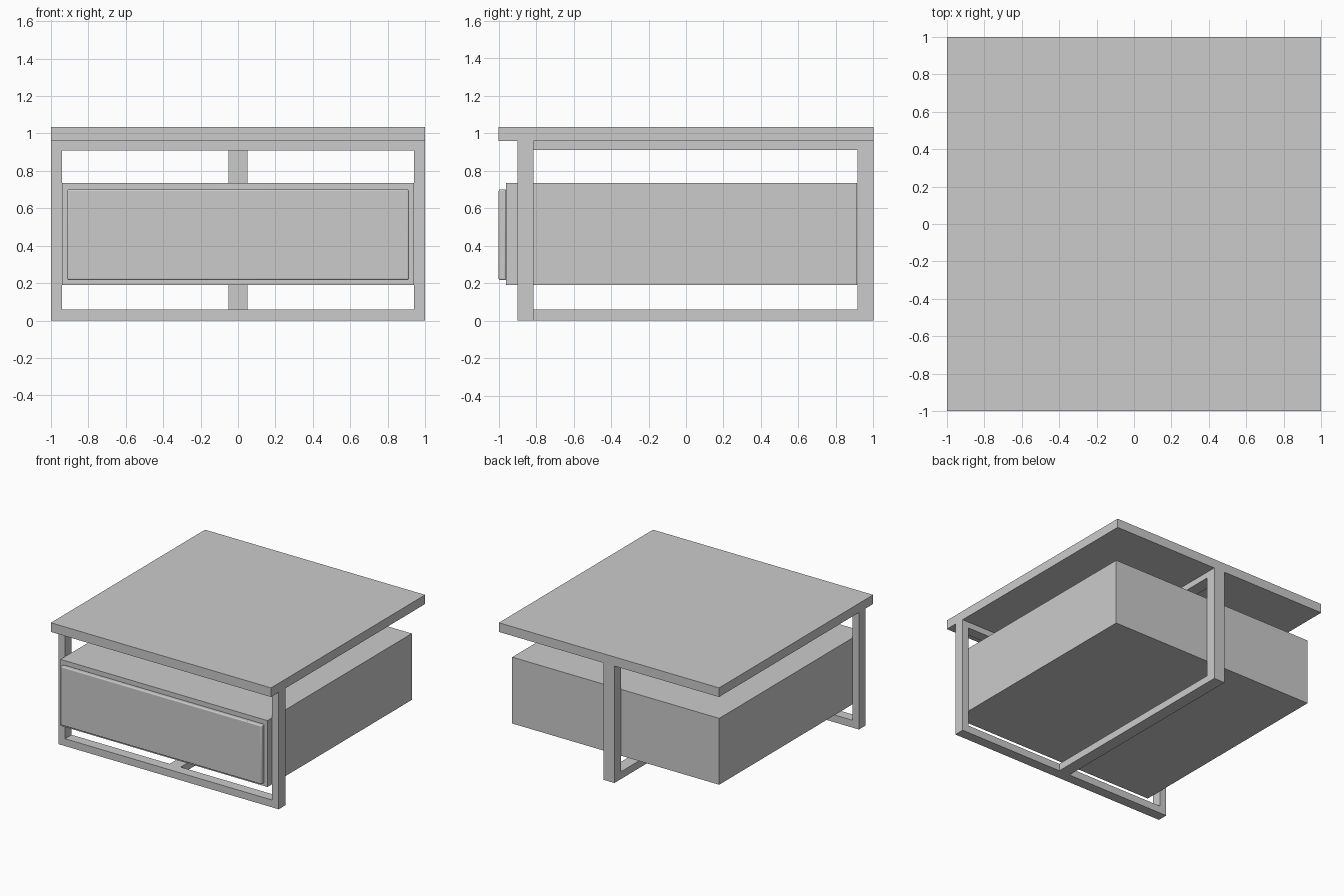
import bpy, bmesh

if "Cube" in bpy.data.objects:
    bpy.data.objects.remove(bpy.data.objects["Cube"])


def box_into(bm, lo, hi):
    """Add an axis-aligned box spanning lo..hi to a bmesh."""
    verts = bmesh.ops.create_cube(bm, size=1)["verts"]
    for v in verts:
        v.co = [(a + b) / 2 + c * (b - a) for a, b, c in zip(lo, hi, v.co)]


def make(name, *boxes):
    bm = bmesh.new()
    for lo, hi in boxes:
        box_into(bm, lo, hi)
    mesh = bpy.data.meshes.new(name)
    bm.to_mesh(mesh)
    bm.free()
    obj = bpy.data.objects.new(name, mesh)
    bpy.context.collection.objects.link(obj)
    return obj


def frame(name, outer, inner):
    """Rectangular frame in the XZ or YZ plane: extrude an outline with a hole."""
    axis, (d0, d1) = outer[0], outer[1]
    a0, a1, z0, z1 = outer[2]
    b0, b1, w0, w1 = inner

    def pt(u, z, d):
        return (u, d, z) if axis == "y" else (d, u, z)
    bm = bmesh.new()
    out = [(a0, z0), (a1, z0), (a1, z1), (a0, z1)]
    hole = [(b0, w0), (b1, w0), (b1, w1), (b0, w1)]
    o = [bm.verts.new(pt(u, z, d0)) for u, z in out]
    h = [bm.verts.new(pt(u, z, d0)) for u, z in hole]
    faces = [bm.faces.new((o[i], o[(i + 1) % 4], h[(i + 1) % 4], h[i])) for i in range(4)]
    ext = bmesh.ops.extrude_face_region(bm, geom=faces, use_keep_orig=True)
    for v in ext["geom"]:
        if isinstance(v, bmesh.types.BMVert):
            v.co["xyz".index(axis)] = d1
    bmesh.ops.recalc_face_normals(bm, faces=bm.faces)
    mesh = bpy.data.meshes.new(name)
    bm.to_mesh(mesh)
    bm.free()
    obj = bpy.data.objects.new(name, mesh)
    bpy.context.collection.objects.link(obj)
    return obj


# Table top
make("table_top", ((-1, -1, 0.96), (1, 1, 1.035)))

# Front frame across the full width
frame("front_leg_frame", ("y", (-0.90, -0.815), (-1, 1, 0, 0.96)), (-0.94, 0.94, 0.06, 0.91))

# Central rails running back to a single rear post
make("rear_leg",
     ((-0.05, 0.915, 0), (0.05, 1, 0.96)))
make("lower_rail", ((-0.05, -0.815, 0), (0.05, 0.915, 0.06)))
make("upper_rail", ((-0.05, -0.815, 0.91), (0.05, 0.915, 0.96)))

# Cabinet body hung between the frames
make("drawer_body", ((-0.94, -0.96, 0.19), (0.94, 0.912, 0.735)))

# Raised drawer front with softened edges
front = make("drawer_front", ((-0.914, -1, 0.217), (0.914, -0.96, 0.70)))
bevel = front.modifiers.new("soft_edges", "BEVEL")
bevel.width = 0.008
bevel.segments = 3
bpy.context.view_layer.objects.active = front
front.select_set(True)
bpy.ops.object.shade_smooth_by_angle()
